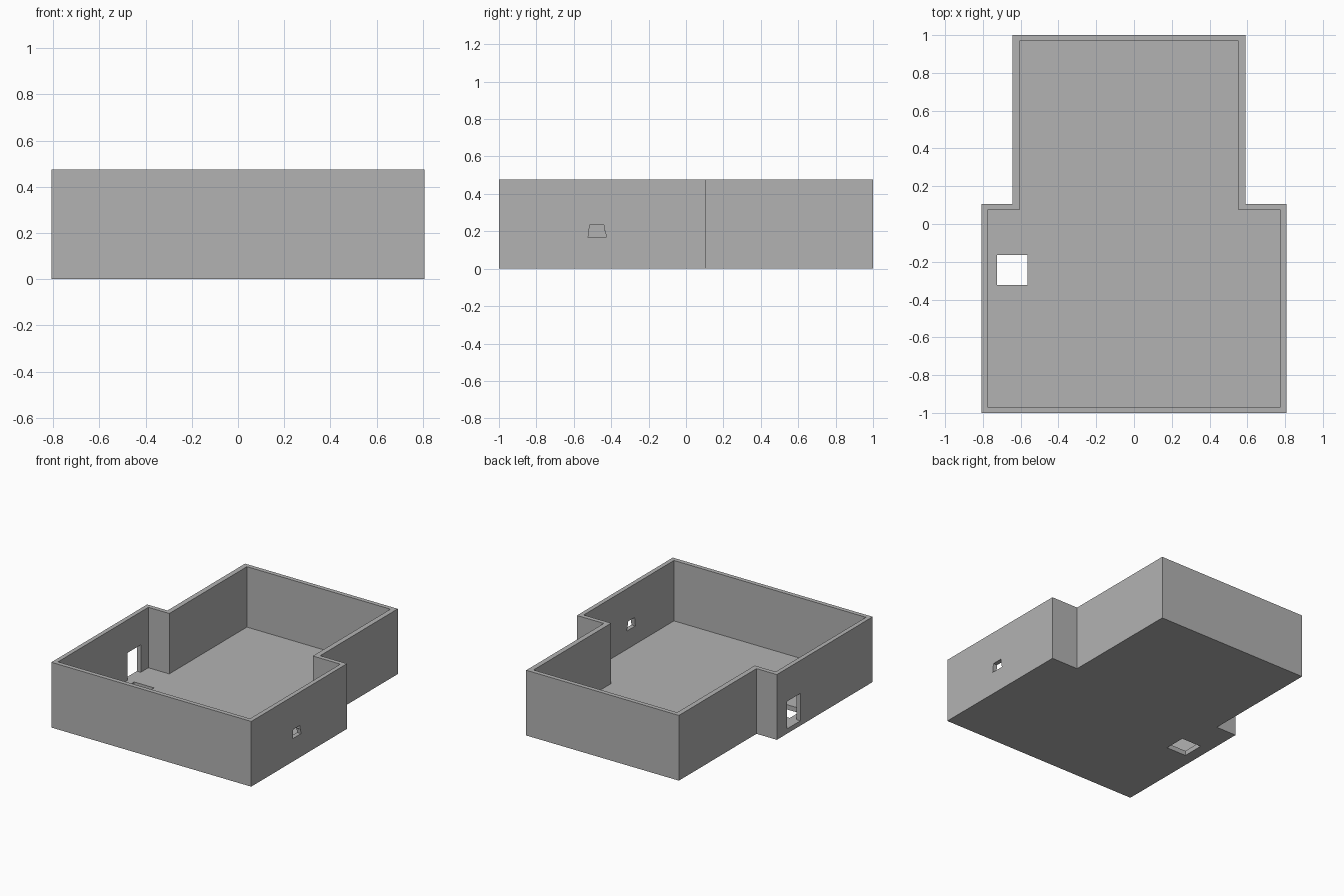
import bpy
import bmesh
from mathutils import Vector

if "Cube" in bpy.data.objects:
    bpy.data.objects.remove(bpy.data.objects["Cube"], do_unlink=True)

HEIGHT, FLOOR, WALL = 0.476, 0.035, 0.032

# Plain grey material
grey = bpy.data.materials.new("plain grey")
grey.use_nodes = True
grey.diffuse_color = (0.45, 0.45, 0.45, 1)
grey.node_tree.nodes["Principled BSDF"].inputs["Base Color"].default_value = grey.diffuse_color


def prism(name, points, direction):
    """Extrude a closed outline of 3D points along a direction."""
    bm = bmesh.new()
    face = bm.faces.new([bm.verts.new(p) for p in points])
    grown = bmesh.ops.extrude_face_region(bm, geom=[face])["geom"]
    verts = [v for v in grown if isinstance(v, bmesh.types.BMVert)]
    bmesh.ops.translate(bm, verts=verts, vec=Vector(direction))
    bmesh.ops.recalc_face_normals(bm, faces=bm.faces)
    mesh = bpy.data.meshes.new(name)
    bm.to_mesh(mesh)
    bm.free()
    mesh.materials.append(grey)
    obj = bpy.data.objects.new(name, mesh)
    bpy.context.collection.objects.link(obj)
    return obj


def room_outline(front, step, back, side, left, right, z):
    """T-shaped plan: a wide front section and a narrower back section."""
    plan = [(-side, front), (side, front), (side, step), (right, step),
            (right, back), (left, back), (left, step), (-side, step)]
    return [(x, y, z) for x, y in plan]


def rectangle(x0, x1, y0, y1, z):
    return [(x0, y0, z), (x1, y0, z), (x1, y1, z), (x0, y1, z)]


def cut(target, cutter):
    """Subtract a cutter and discard it."""
    cutter.hide_render = True
    mod = target.modifiers.new("cut", "BOOLEAN")
    mod.operation, mod.solver, mod.object = "DIFFERENCE", "EXACT", cutter
    bpy.context.view_layer.objects.active = target
    bpy.ops.object.modifier_apply(modifier=mod.name)
    bpy.data.objects.remove(cutter, do_unlink=True)


# Outer body and hollow interior
shell = prism("room_shell", room_outline(-1, 0.105, 1, 0.807, -0.643, 0.59, 0),
              (0, 0, HEIGHT))
interior = room_outline(-1 + WALL, 0.105 - WALL, 1 - WALL, 0.807 - WALL,
                        -0.606, 0.553, FLOOR)
cut(shell, prism("interior_cutter", interior, (0, 0, 1)))

# Square opening in the floor
cut(shell, prism("hatch_cutter", rectangle(-0.724, -0.563, -0.323, -0.163, -0.1),
                 (0, 0, 0.2)))

# Doorway in the side wall, level with the floor
cut(shell, prism("door_cutter", rectangle(-0.9, -0.7, -0.167, -0.014, FLOOR),
                 (0, 0, 0.2)))

# Small tapered window in the opposite wall
window = [(-0.523, 0.168), (-0.427, 0.168), (-0.431, 0.2),
          (-0.438, 0.206), (-0.438, 0.233), (-0.515, 0.233)]
cut(shell, prism("window_cutter", [(0.7, y, z) for y, z in window], (0.2, 0, 0)))
